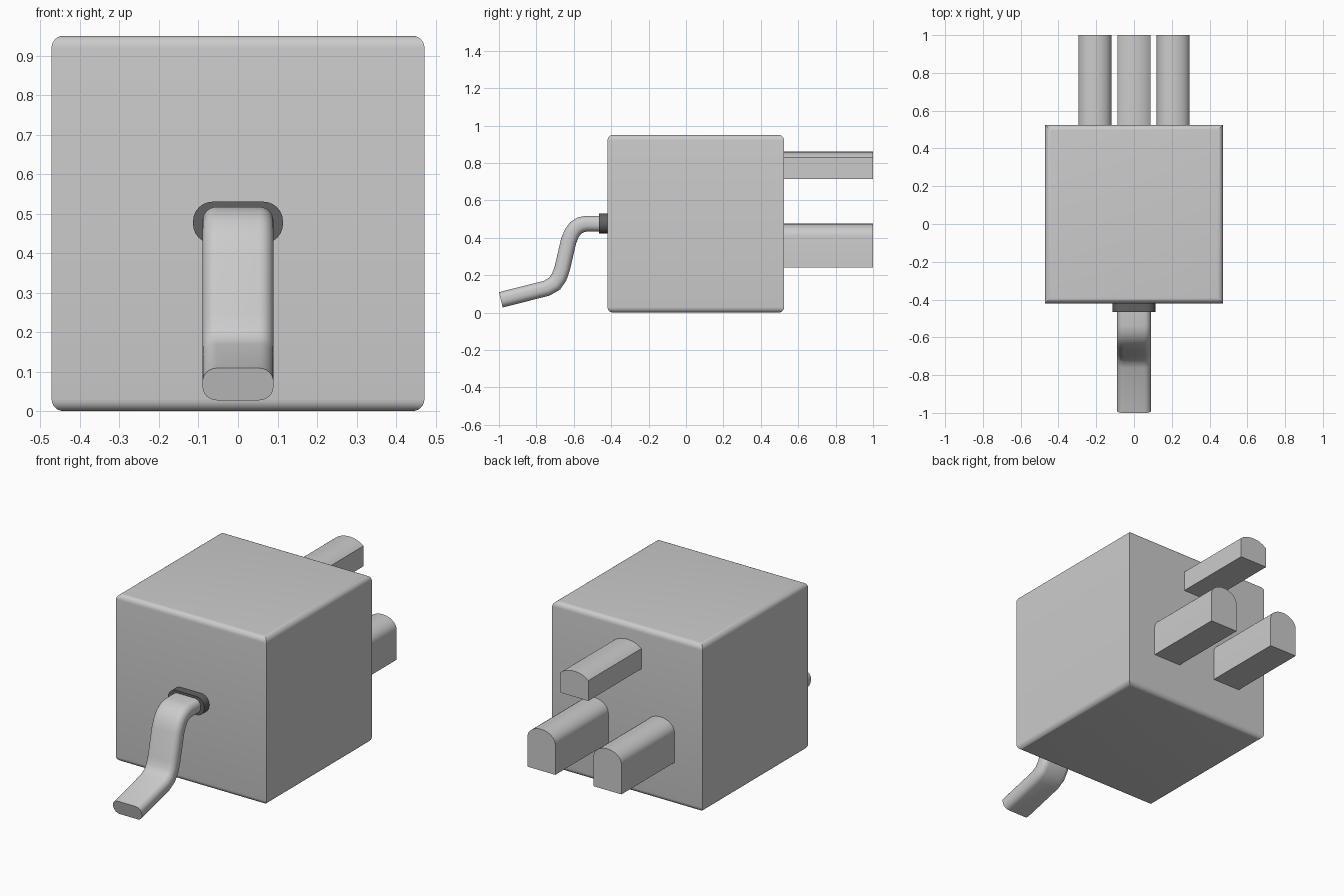
import bpy, bmesh
from math import sin, cos, pi, radians
from mathutils import Vector

if "Cube" in bpy.data.objects:
    bpy.data.objects.remove(bpy.data.objects["Cube"])


def loft(name, rings):
    """Skin a list of matching closed rings and cap both ends."""
    bm = bmesh.new()
    vs = [[bm.verts.new(p) for p in ring] for ring in rings]
    n = len(vs[0])
    for a, b in zip(vs, vs[1:]):
        for i in range(n):
            j = (i + 1) % n
            bm.faces.new((a[i], a[j], b[j], b[i]))
    bm.faces.new(vs[0])
    bm.faces.new(vs[-1])
    bmesh.ops.recalc_face_normals(bm, faces=bm.faces)
    me = bpy.data.meshes.new(name)
    bm.to_mesh(me)
    bm.free()
    ob = bpy.data.objects.new(name, me)
    bpy.context.collection.objects.link(ob)
    bpy.ops.object.select_all(action='DESELECT')
    ob.select_set(True)
    bpy.context.view_layer.objects.active = ob
    bpy.ops.object.shade_smooth_by_angle(angle=radians(30))
    return ob


def rounded(hw, hh, r, seg=6):
    """Rounded rectangle outline in 2D."""
    pts = []
    for k, (sx, sy) in enumerate([(1, 1), (-1, 1), (-1, -1), (1, -1)]):
        for i in range(seg + 1):
            a = (k + i / seg) * pi / 2
            pts.append((sx * (hw - r) + r * cos(a), sy * (hh - r) + r * sin(a)))
    return pts


# Body: box with rounded top and bottom edges, sharp upright edges
W, Y0, Y1, H, R = 0.472, -0.42, 0.525, 0.95, 0.03
levels = [(R * (1 - sin(i * pi / 12)), R * (1 - cos(i * pi / 12))) for i in range(6, -1, -1)]
levels = [(inset, z) for z, inset in [(R - R * sin(i * pi / 12), R - R * cos(i * pi / 12)) for i in range(6, -1, -1)]]
levels += [(inset, H - z) for inset, z in reversed(levels)]
loft("plug_body", [[(-W + d, Y0 + d, z), (W - d, Y0 + d, z), (W - d, Y1 - d, z), (-W + d, Y1 - d, z)]
                   for d, z in levels])


# Pins: flat-bottomed bars with arched tops
def pin(name, cx, z0, side, top, sweep):
    hw, n = 0.0875, 16
    lo = cos(sweep)
    prof = [(cx - hw, z0), (cx + hw, z0)]
    for i in range(n + 1):
        a = sweep * (1 - 2 * i / n)
        prof.append((cx + hw * sin(a) / sin(sweep), side + (top - side) * (cos(a) - lo) / (1 - lo)))
    return loft(name, [[(x, y, z) for x, z in prof] for y in (0.51, 1.0)])


pin("upper_pin", 0, 0.715, 0.83, 0.86, radians(50))
for side, sx in (("left", -1), ("right", 1)):
    pin(side + "_lower_pin", sx * 0.2075, 0.24, 0.41, 0.475, pi / 2)

# Dark collar where the cable enters
collar = loft("cable_collar", [[(x, y, 0.477 + z) for x, z in rounded(0.114, 0.053, 0.05)]
                               for y in (-0.465, -0.41)])
dark = bpy.data.materials.new("dark_rubber")
dark.diffuse_color = (0.12, 0.12, 0.12, 1)
dark.use_nodes = True
dark.node_tree.nodes["Principled BSDF"].inputs["Base Color"].default_value = dark.diffuse_color
collar.data.materials.append(dark)

# Flat cable swept along a drooping path (y, z)
path = [Vector(p) for p in [(-0.41, 0.475), (-0.535, 0.475), (-0.565, 0.468), (-0.59, 0.452),
                            (-0.61, 0.425), (-0.627, 0.385), (-0.662, 0.235), (-0.678, 0.19),
                            (-0.702, 0.155), (-0.745, 0.13), (-0.99, 0.068)]]
rings = []
for i, p in enumerate(path):
    d0 = (p - path[max(i - 1, 0)]).normalized() if i else (path[1] - p).normalized()
    d1 = (path[i + 1] - p).normalized() if i + 1 < len(path) else d0
    t = (d0 + d1).normalized()
    k = 1 / t.dot(d0)
    nrm = Vector((t.y, -t.x)) * k
    rings.append([(x, p.x + nrm.x * h, p.y + nrm.y * h) for x, h in rounded(0.09, 0.042, 0.036)])
loft("power_cable", rings)
